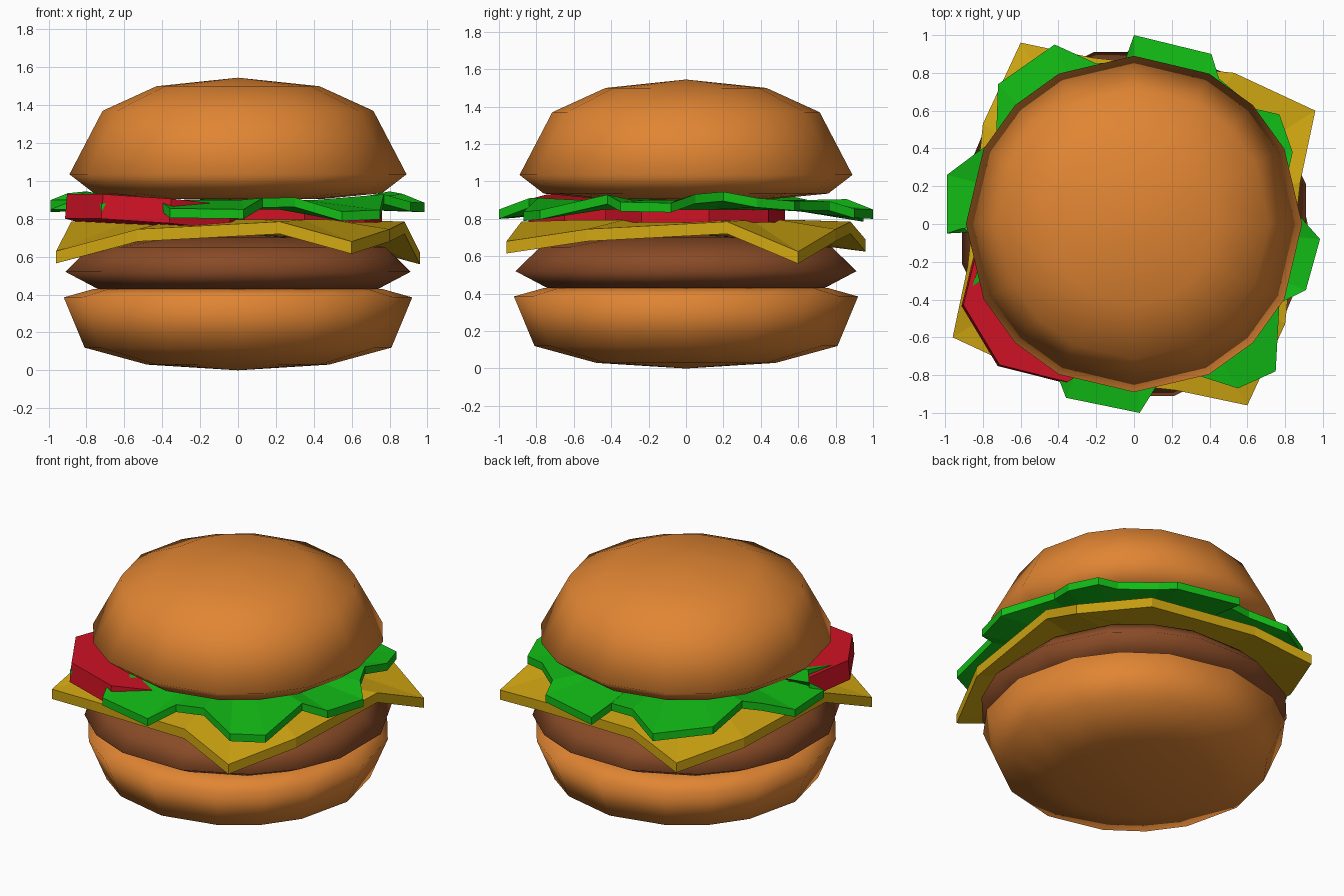
import bpy, bmesh, math
from mathutils import Matrix, Vector

if "Cube" in bpy.data.objects:
    bpy.data.objects.remove(bpy.data.objects["Cube"])


def material(name, col):
    m = bpy.data.materials.new(name)
    m.diffuse_color = (*col, 1)
    m.use_nodes = True
    m.node_tree.nodes["Principled BSDF"].inputs["Base Color"].default_value = m.diffuse_color
    return m


BUN = material("bun brown", (0.75, 0.235, 0.033))
MEAT = material("patty brown", (0.25, 0.07, 0.02))
CHEESE = material("cheese yellow", (0.64, 0.39, 0.006))
TOMATO = material("tomato red", (0.62, 0.006, 0.018))
LETTUCE = material("lettuce green", (0.006, 0.5, 0.008))


def finish(bm, name, mat, smooth=False):
    bmesh.ops.recalc_face_normals(bm, faces=bm.faces)
    for f in bm.faces:
        f.smooth = smooth
    me = bpy.data.meshes.new(name)
    bm.to_mesh(me)
    bm.free()
    me.materials.append(mat)
    ob = bpy.data.objects.new(name, me)
    bpy.context.collection.objects.link(ob)
    return ob


# Round parts: profile (radius, z) from bottom pole to top pole, 16 sides
ANGLES = [q * 90 + a for q in range(4) for a in (0, 26.5, 45, 63.5)]


def lathe(name, profile, mat, turn=0):
    bm = bmesh.new()
    rings = []
    for r, z in profile:
        if r == 0:
            rings.append([bm.verts.new((0, 0, z))] * 16)
        else:
            rings.append([bm.verts.new((r * math.cos(math.radians(a + turn)),
                                        r * math.sin(math.radians(a + turn)), z)) for a in ANGLES])
    for lo, hi in zip(rings, rings[1:]):
        for i in range(16):
            j = (i + 1) % 16
            bm.faces.new(list(dict.fromkeys((lo[i], lo[j], hi[j], hi[i]))))
    return finish(bm, name, mat, True)


lathe("bottom_bun", [(0, 0), (0.48, 0.03), (0.81, 0.12), (0.92, 0.385),
                     (0.76, 0.43), (0.42, 0.44), (0, 0.44)], BUN)
lathe("patty", [(0, 0.42), (0.45, 0.42), (0.76, 0.43), (0.935, 0.52),
                (0.80, 0.65), (0.45, 0.70), (0, 0.72)], MEAT, 13)
lathe("top_bun", [(0, 0.90), (0.45, 0.905), (0.76, 0.935), (0.89, 1.035),
                  (0.715, 1.37), (0.43, 1.50), (0, 1.545)], BUN)


def slab(name, rings, thick, mat):
    """Solid sheet: outer ring, optional inner rings, last one capped."""
    bm = bmesh.new()
    layers = []
    for dz in (0, -thick):
        vr = [[bm.verts.new((x, y, z + dz)) for x, y, z in ring] for ring in rings]
        n = len(vr[0])
        for a, b in zip(vr, vr[1:]):
            for i in range(n):
                j = (i + 1) % n
                bm.faces.new((a[i], a[j], b[j], b[i]))
        bm.faces.new(vr[-1])
        layers.append(vr[0])
    top, bot = layers
    for i in range(n):
        j = (i + 1) % n
        bm.faces.new((top[i], top[j], bot[j], bot[i]))
    return finish(bm, name, mat)


# Cheese: square slice with drooping corners, quarter pattern turned four times
outer, inner = [], []
corner_z = (0.63, 0.68, 0.625, 0.69)
for q in range(4):
    rot = Matrix.Rotation(q * math.pi / 2, 3, 'Z')
    for p, k in (((-0.96, -0.60, corner_z[q]), 0.58),
                 ((-0.53, -0.80, 0.745), 0.62), ((0.22, -0.88, 0.785), 0.62)):
        v = rot @ Vector(p)
        outer.append(v)
        inner.append(Vector((v.x * k, v.y * k, 0.795)))
slab("cheese", [outer, inner], 0.065, CHEESE)

# Tomato slices: eight sided discs
for i, (x, y, z, tilt) in enumerate(((-0.43, -0.36, 0.825, 0.09), (0.28, 0.05, 0.815, 0.0))):
    bm = bmesh.new()
    axis = Vector((0.5, -0.86, 0))
    mtx = (Matrix.Translation((x, y, z)) @ Matrix.Rotation(-tilt, 4, axis)
           @ Matrix.Rotation(math.radians(8.5), 4, 'Z'))
    bmesh.ops.create_cone(bm, cap_ends=True, segments=8, radius1=0.485, radius2=0.485,
                          depth=0.13 if i == 0 else 0.07, matrix=mtx)
    finish(bm, "tomato_slice_%d" % (i + 1), TOMATO)

# Lettuce: frilled leaf, tips droop and notches lift, raised over the tomato
EDGE = [(0.985, -0.08), (0.91, -0.35), (0.77, -0.42), (0.75, -0.78), (0.55, -0.87),
        (0.30, -0.79), (0.13, -0.84), (0.03, -1.0), (-0.36, -0.92), (-0.41, -0.79),
        (-0.72, -0.75), (-0.87, -0.38), (-0.80, -0.15), (-0.90, -0.02), (-0.99, -0.05),
        (-0.99, 0.26), (-0.83, 0.38), (-0.73, 0.45), (-0.72, 0.74), (-0.42, 0.95),
        (-0.20, 0.85), (-0.05, 0.86), (0.0, 1.0), (0.41, 0.90), (0.45, 0.77),
        (0.64, 0.61), (0.77, 0.58), (0.84, 0.38), (0.80, 0.2), (0.87, 0.05)]
rim, mid = [], []
for x, y in EDGE:
    r = math.hypot(x, y)
    lift = 0.045 if x < -0.6 else (0.03 if x > 0.7 else 0)
    rim.append((x, y, min(0.945, 0.93 - 0.4 * max(0, r - 0.8) + lift)))
    mid.append((x / r * 0.6, y / r * 0.6, 0.90))
slab("lettuce", [rim, mid], 0.05, LETTUCE)
